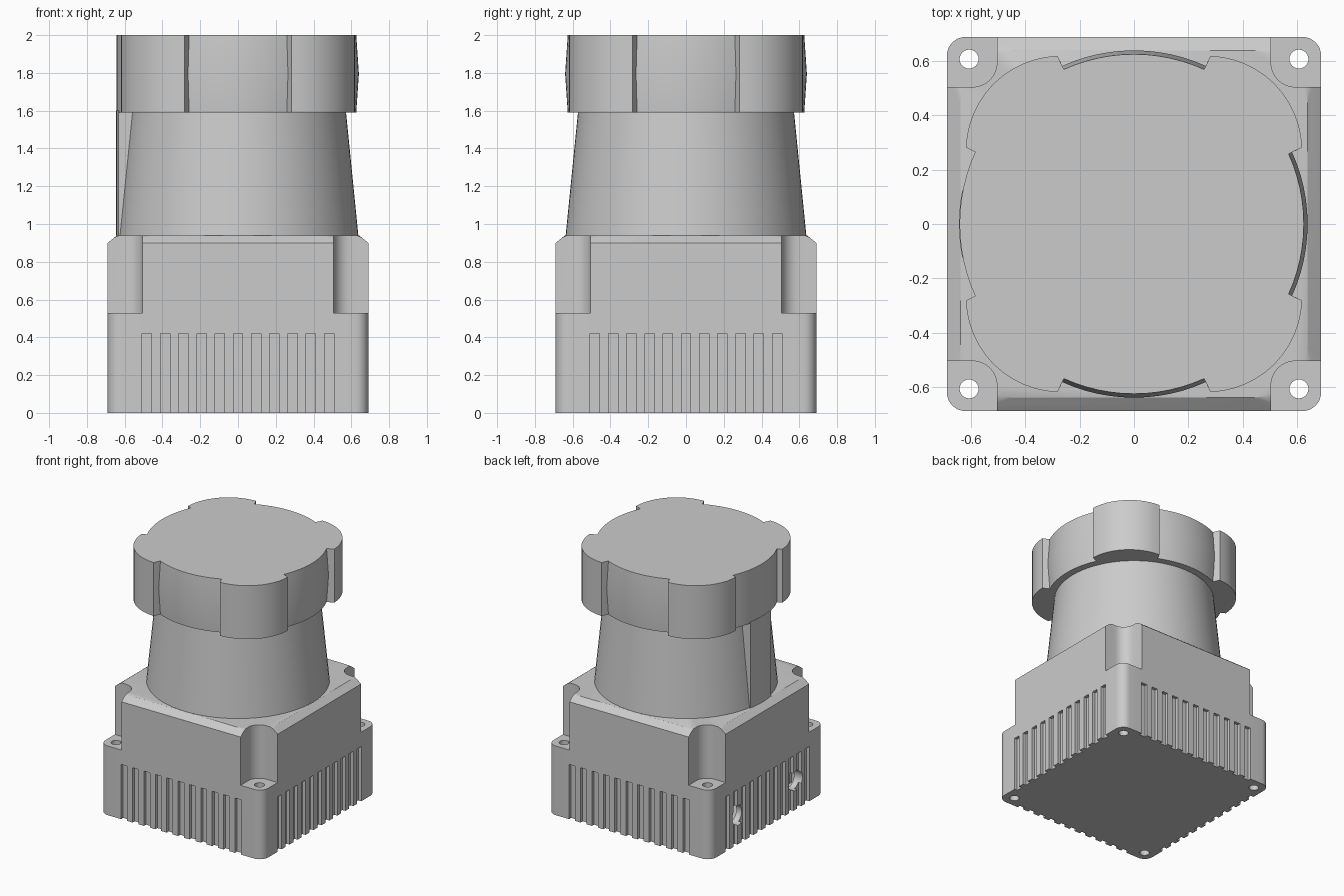
import bpy, bmesh
from math import sin, cos, pi, radians

old = bpy.data.objects.get("Cube")
if old:
    bpy.data.objects.remove(old, do_unlink=True)

grey = bpy.data.materials.new("plain grey")
grey.use_nodes = True
grey.diffuse_color = (0.6, 0.6, 0.6, 1)
grey.node_tree.nodes["Principled BSDF"].inputs["Base Color"].default_value = (0.6, 0.6, 0.6, 1)


def arc(cx, cy, r, a0, a1, n):
    """Points on an arc, angles in degrees."""
    return [(cx + r * cos(radians(a0 + (a1 - a0) * i / n)),
             cy + r * sin(radians(a0 + (a1 - a0) * i / n))) for i in range(n + 1)]


def rounded_square(half, r, cx=0, cy=0):
    d = half - r
    pts = []
    for k, (sx, sy) in enumerate([(1, 1), (-1, 1), (-1, -1), (1, -1)]):
        pts += arc(cx + sx * d, cy + sy * d, r, 90 * k, 90 * k + 90, 8)
    return pts


def add_loft(bm, rings):
    """Closed solid through rings given as (z, outline)."""
    loops = [[bm.verts.new((x, y, z)) for x, y in pts] for z, pts in rings]
    n = len(loops[0])
    for a, b in zip(loops, loops[1:]):
        for i in range(n):
            j = (i + 1) % n
            bm.faces.new((a[i], a[j], b[j], b[i]))
    bm.faces.new(loops[0][::-1])
    bm.faces.new(loops[-1])


def make(name, bm):
    bmesh.ops.recalc_face_normals(bm, faces=bm.faces)
    me = bpy.data.meshes.new(name)
    bm.to_mesh(me)
    bm.free()
    me.materials.append(grey)
    ob = bpy.data.objects.new(name, me)
    bpy.context.collection.objects.link(ob)
    return ob


def solid(name, rings):
    bm = bmesh.new()
    add_loft(bm, rings)
    return make(name, bm)


def select_only(ob):
    bpy.ops.object.select_all(action='DESELECT')
    ob.select_set(True)
    bpy.context.view_layer.objects.active = ob


def cut(ob, cutter):
    mod = ob.modifiers.new("cut", 'BOOLEAN')
    mod.operation = 'DIFFERENCE'
    mod.solver = 'EXACT'
    mod.object = cutter
    select_only(ob)
    bpy.ops.object.modifier_apply(modifier=mod.name)
    bpy.data.objects.remove(cutter, do_unlink=True)


# Square housing with chamfered top
housing = solid("housing", [(0, rounded_square(0.69, 0.07)),
                            (0.9, rounded_square(0.69, 0.07)),
                            (0.94, rounded_square(0.64, 0.2))])

# Corner recesses above the mounting pads, then screw holes
notches, screws = bmesh.new(), bmesh.new()
for sx in (-1, 1):
    for sy in (-1, 1):
        add_loft(notches, [(z, rounded_square(0.25, 0.09, sx * 0.755, sy * 0.755)) for z in (0.53, 1.1)])
        add_loft(screws, [(z, arc(sx * 0.608, sy * 0.608, 0.035, 0, 345, 23)) for z in (-0.1, 0.7)])
cut(housing, make("notch_cutter", notches))
cut(housing, make("screw_cutter", screws))

# Cooling grooves on all four sides
grooves = bmesh.new()
for k in range(4):
    c, s = round(cos(k * pi / 2)), round(sin(k * pi / 2))
    for i in range(11):
        t = (i - 5) * 0.0965
        box = [(0.665, t - 0.025), (0.8, t - 0.025), (0.8, t + 0.025), (0.665, t + 0.025)]
        turned = [(c * x - s * y, s * x + c * y) for x, y in box]
        add_loft(grooves, [(z, turned) for z in (-0.1, 0.42)])
cut(housing, make("groove_cutter", grooves))

# Two open cable ports on the right side
ports = bmesh.new()
for y in (-0.35, 0.35):
    rings = []
    for x in (-0.62, -0.8):
        rings.append([ports.verts.new((x, y + u, 0.22 + v)) for u, v in arc(0, 0, 0.075, 0, 345, 23)])
    for i in range(24):
        j = (i + 1) % 24
        ports.faces.new((rings[0][i], rings[0][j], rings[1][j], rings[1][i]))
    ports.faces.new(rings[0])
    ports.faces.new(rings[1])
cut(housing, make("port_cutter", ports))
bm = bmesh.new()
bm.from_mesh(housing.data)
floors = [f for f in bm.faces if all(abs(v.co.x + 0.62) < 0.001 and v.co.z < 0.4 for v in f.verts)
          and abs(f.normal.x) > 0.9]
bmesh.ops.delete(bm, geom=floors, context='FACES_ONLY')
bm.to_mesh(housing.data)
bm.free()

# Tapered neck with an upright spine on the right side
neck = solid("neck", [(0.94, arc(0, 0, 0.637, 0, 355, 71)), (1.6, arc(0, 0, 0.571, 0, 355, 71))])
spine = solid("neck_spine", [(z, arc(0, 0, 0.645, 169, 191, 8) + [(-0.5, -0.12), (-0.5, 0.12)])
                             for z in (0.94, 1.6)])


# Cap with four corner lobes and bulging panels between them
def cap_outline(r):
    pts = []
    for k in range(4):
        a = 90 * k
        c, s = round(cos(radians(a))), round(sin(radians(a)))
        pts += arc(0, 0, 0.643 if k == 2 else r, a - 24.4, a + 24.4, 12)
        pts += [(c * x - s * y, s * x + c * y) for x, y in arc(0.27, 0.27, 0.35, 2, 88, 12)]
    return pts


cap = solid("cap", [(1.59, cap_outline(0.626)), (1.795, cap_outline(0.64)), (2.0, cap_outline(0.626))])

for ob in (housing, neck, spine, cap):
    select_only(ob)
    bpy.ops.object.shade_smooth_by_angle(angle=radians(25))
